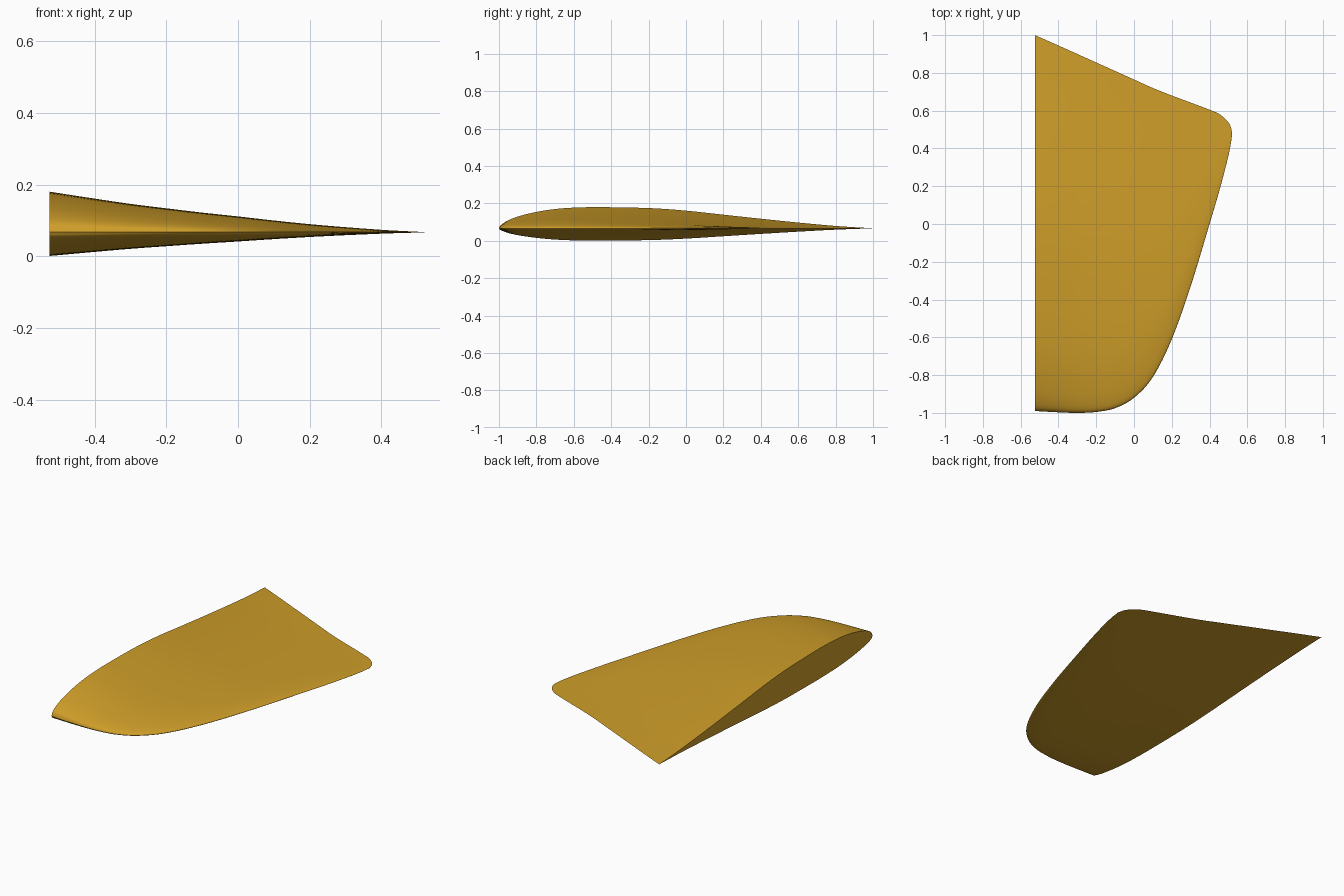
import bpy, bmesh, math

if "Cube" in bpy.data.objects:
    bpy.data.objects.remove(bpy.data.objects["Cube"])

MID = 0.067            # height of the rim plane
UP, DOWN = 0.113, 0.066  # half thickness above and below at the root
SPAN_STEPS, CHORD_STEPS = 6, 48

# Stations from root to tip: x, leading y, trailing y, thickness factor
STATIONS = [
    (-0.525, -0.99, 1.00, 1.00), (-0.40, -0.997, 0.945, 0.83),
    (-0.30, -1.00, 0.90, 0.70), (-0.20, -0.995, 0.855, 0.59),
    (-0.10, -0.975, 0.81, 0.485), (0.00, -0.92, 0.765, 0.39),
    (0.10, -0.81, 0.72, 0.29), (0.20, -0.61, 0.68, 0.20),
    (0.30, -0.33, 0.643, 0.125), (0.40, 0.00, 0.605, 0.06),
    (0.45, 0.17, 0.583, 0.035), (0.49, 0.32, 0.55, 0.018),
    (0.51, 0.41, 0.52, 0.008), (0.52, 0.48, 0.482, 0.0)]

# Foil section: chord fraction, relative half thickness
SECTION = [(0, 0), (0.005, 0.2), (0.02, 0.38), (0.05, 0.58), (0.1, 0.79),
           (0.15, 0.92), (0.2, 0.98), (0.27, 1.0), (0.4, 0.955), (0.5, 0.83),
           (0.6, 0.64), (0.7, 0.45), (0.8, 0.27), (0.9, 0.11), (1, 0)]


def catmull(a, b, c, d, t):
    return 0.5 * (2*b + (c - a)*t + (2*a - 5*b + 4*c - d)*t*t
                  + (3*b - a - 3*c + d)*t**3)


def spline(points, steps):
    """Smooth curve through the points, in any number of dimensions."""
    ends = [tuple(2*p - q for p, q in zip(points[0], points[1]))]
    tail = [tuple(2*p - q for p, q in zip(points[-1], points[-2]))]
    pts = ends + points + tail
    out = []
    for i in range(1, len(pts) - 2):
        for k in range(steps):
            out.append([catmull(*v, k / steps) for v in zip(*pts[i-1:i+3])])
    return out + [list(points[-1])]


section = spline(SECTION, 4)
stations = spline(STATIONS, SPAN_STEPS)
n = len(section)
bm = bmesh.new()

# Closed foil loop at every station: over the top, back underneath
rings = []
for x, lead, trail, f in stations:
    f = max(f, 0.0)
    ring = [bm.verts.new((x, lead + (trail - lead)*c, MID + UP*f*max(h, 0)))
            for c, h in section]
    ring += [bm.verts.new((x, lead + (trail - lead)*c, MID - DOWN*f*max(h, 0)))
             for c, h in section[-2:0:-1]]
    rings.append(ring)

# Skin between stations, then the flat root
count = len(rings[0])
for a, b in zip(rings, rings[1:]):
    for i in range(count):
        j = (i + 1) % count
        bm.faces.new((a[i], a[j], b[j], b[i]))
bm.faces.new(rings[0])
bmesh.ops.remove_doubles(bm, verts=bm.verts[:], dist=0.0002)
bmesh.ops.recalc_face_normals(bm, faces=bm.faces[:])

mesh = bpy.data.meshes.new("fin")
bm.to_mesh(mesh)
bm.free()
fin = bpy.data.objects.new("fin", mesh)
bpy.context.collection.objects.link(fin)

amber = bpy.data.materials.new("amber")
amber.diffuse_color = (0.62, 0.34, 0.022, 1)
amber.use_nodes = True
amber.node_tree.nodes["Principled BSDF"].inputs["Base Color"].default_value = amber.diffuse_color
mesh.materials.append(amber)

bpy.context.view_layer.objects.active = fin
fin.select_set(True)
bpy.ops.object.shade_smooth_by_angle(angle=math.radians(40))
